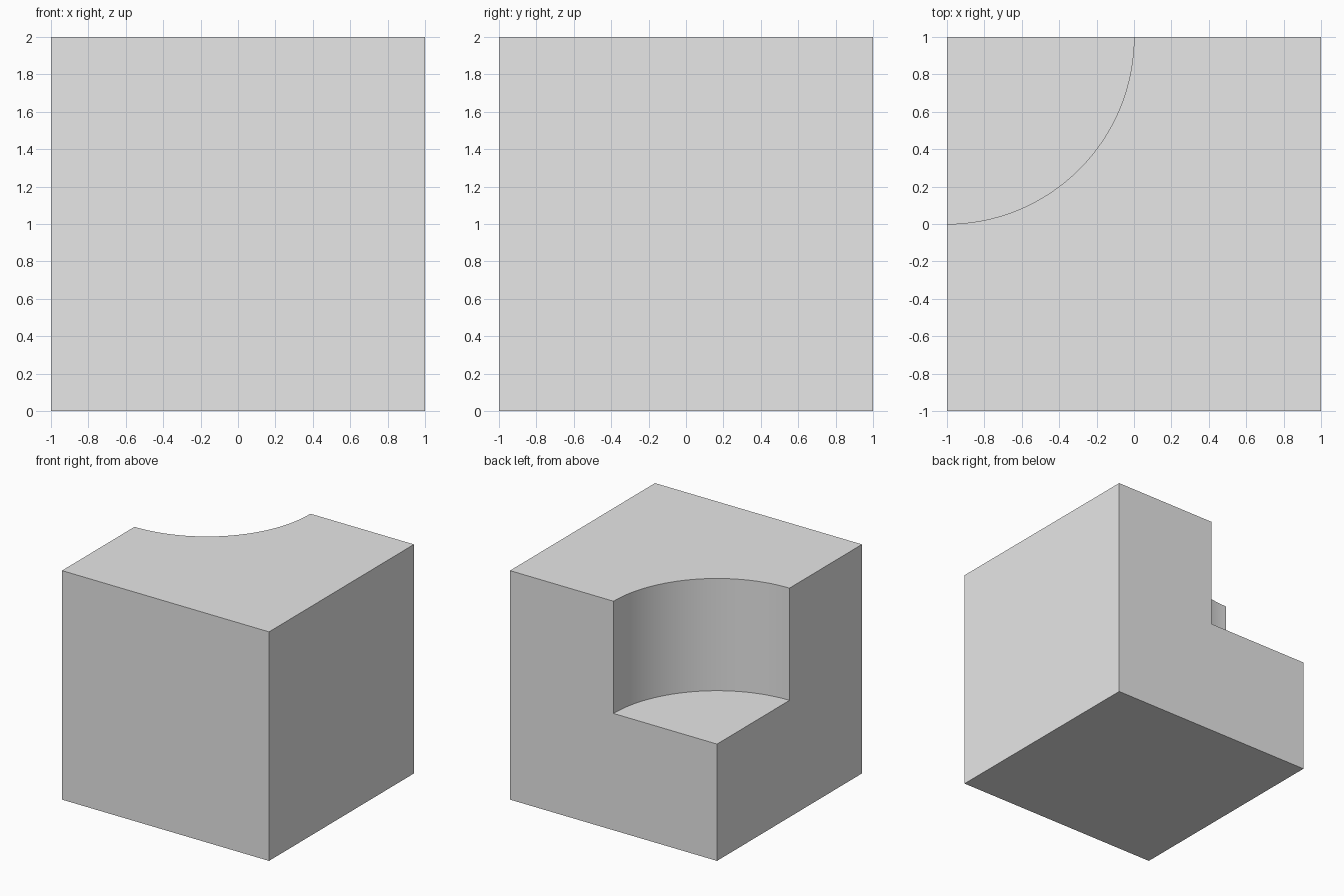
import bpy

SIZE = 2.0
FLOOR_Z = 1.02      # height of the notch floor
RADIUS = 1.0        # radius of the rounded notch

default_cube = bpy.data.objects.get("Cube")
if default_cube:
    bpy.data.objects.remove(default_cube, do_unlink=True)

# Plain grey material
grey = bpy.data.materials.new("light_grey")
grey.use_nodes = True
colour = (0.8, 0.8, 0.8, 1.0)
grey.diffuse_color = colour
grey.node_tree.nodes["Principled BSDF"].inputs["Base Color"].default_value = colour

# Cylinder centred on the back corner edge, used to cut the notch
height = SIZE
bpy.ops.mesh.primitive_cylinder_add(
    vertices=128, radius=RADIUS, depth=height,
    location=(-SIZE / 2, SIZE / 2, FLOOR_Z + height / 2))
cutter = bpy.context.object
cutter.name = "notch_cutter"
cutter.hide_render = True

# Solid block
bpy.ops.mesh.primitive_cube_add(size=SIZE, location=(0, 0, SIZE / 2))
block = bpy.context.object
block.name = "notched_block"
block.data.materials.append(grey)

# Cut the quarter-round notch out of the upper back corner
cut = block.modifiers.new("notch", "BOOLEAN")
cut.operation = "DIFFERENCE"
cut.solver = "EXACT"
cut.object = cutter
bpy.ops.object.modifier_apply(modifier=cut.name)
bpy.data.objects.remove(cutter, do_unlink=True)

# One material throughout, smooth curved wall with crisp edges
for face in block.data.polygons:
    face.material_index = 0
bpy.ops.object.shade_smooth_by_angle()
